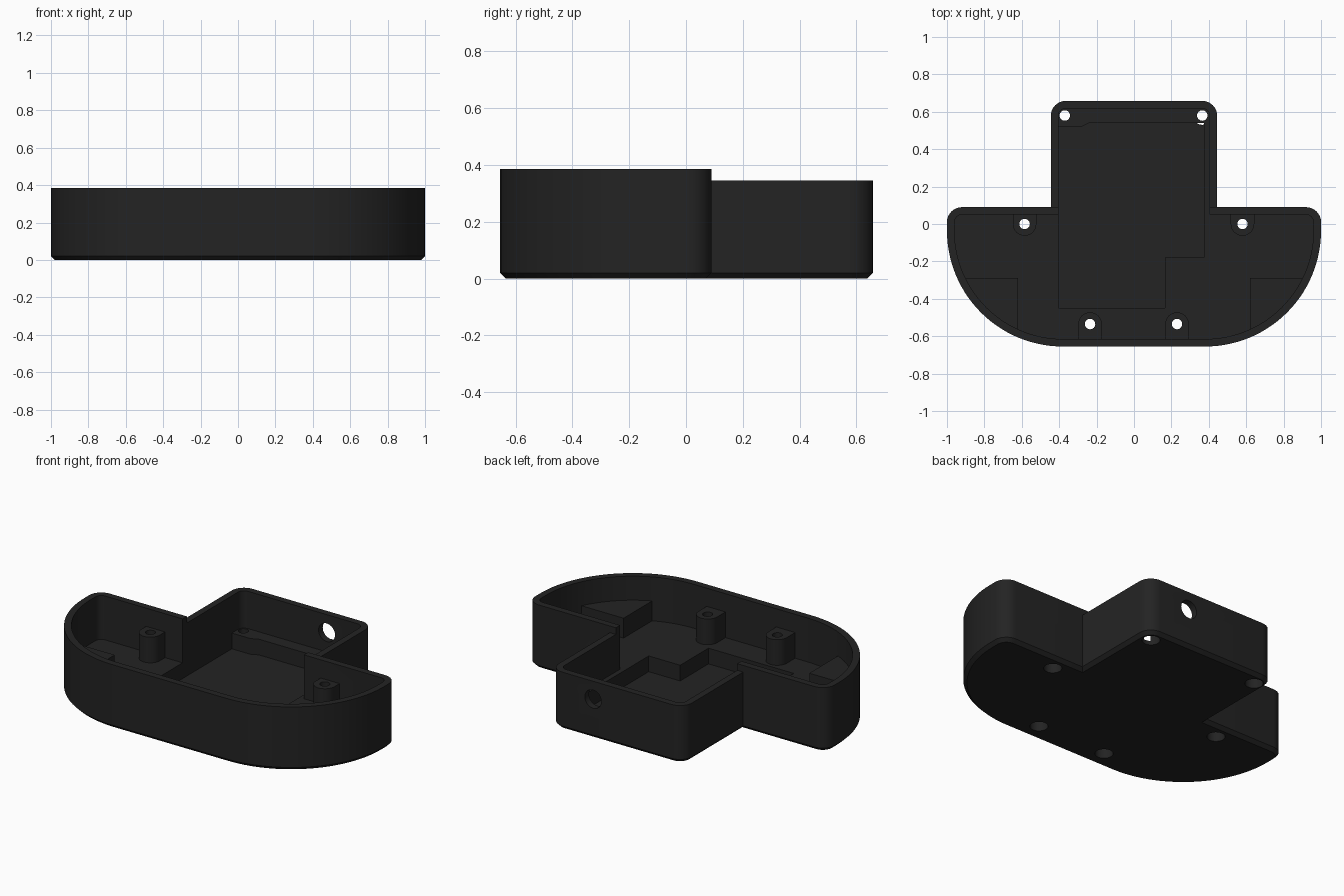
import bpy, bmesh, math

if "Cube" in bpy.data.objects:
    bpy.data.objects.remove(bpy.data.objects["Cube"])

plastic = bpy.data.materials.new("black_plastic")
plastic.diffuse_color = (0.017, 0.017, 0.017, 1)
plastic.use_nodes = True
plastic.node_tree.nodes["Principled BSDF"].inputs["Base Color"].default_value = plastic.diffuse_color


def arc(cx, cy, r, a0, a1, n):
    return [(cx + r * math.cos(math.radians(a0 + (a1 - a0) * i / n)),
             cy + r * math.sin(math.radians(a0 + (a1 - a0) * i / n))) for i in range(n + 1)]


def loft(name, sections):
    """Closed solid from matching outlines, each given as (z, points)."""
    bm = bmesh.new()
    rings = [[bm.verts.new((x, y, z)) for x, y in pts] for z, pts in sections]
    n = len(rings[0])
    bm.faces.new(rings[0][::-1])
    bm.faces.new(rings[-1])
    for a, b in zip(rings, rings[1:]):
        for i in range(n):
            j = (i + 1) % n
            bm.faces.new((a[i], a[j], b[j], b[i]))
    bmesh.ops.recalc_face_normals(bm, faces=bm.faces)
    me = bpy.data.meshes.new(name)
    bm.to_mesh(me)
    bm.free()
    me.materials.append(plastic)
    ob = bpy.data.objects.new(name, me)
    bpy.context.collection.objects.link(ob)
    return ob


def prism(name, pts, z0, z1):
    return loft(name, [(z0, pts), (z1, pts)])


def combine(target, tool, op):
    mod = target.modifiers.new(op, 'BOOLEAN')
    mod.object, mod.operation, mod.solver = tool, op, 'EXACT'
    bpy.context.view_layer.objects.active = target
    bpy.ops.object.modifier_apply(modifier=mod.name)
    bpy.data.objects.remove(tool)


def front_outline(d):
    """Wide bay: big arcs in front, small corners behind, inset by d."""
    return (arc(0.38, -0.035, 0.62 - d, -90, 0, 28) + arc(0.92, 0.01, 0.08 - d, 0, 90, 8)
            + arc(-0.92, 0.01, 0.08 - d, 90, 180, 8) + arc(-0.38, -0.035, 0.62 - d, 180, 270, 28))


def rear_outline(d):
    """Narrow rear bay, inset by d."""
    return ([(-0.445 + d, -0.2 + d), (0.445 - d, -0.2 + d)]
            + arc(0.365, 0.578, 0.08 - d, 0, 90, 8) + arc(-0.365, 0.578, 0.08 - d, 90, 180, 8))


FLOOR, POCKET, POST = 0.12, 0.025, 0.275

# Outer shell with chamfered bottom edge
shell = loft("case_shell", [(0, front_outline(0.02)), (0.02, front_outline(0)),
                            (0.385, front_outline(0))])
combine(shell, loft("rear", [(0, rear_outline(0.02)), (0.02, rear_outline(0)),
                             (0.345, rear_outline(0))]), 'UNION')

# Hollow interior
combine(shell, prism("front_cavity", front_outline(0.04), FLOOR, 0.6), 'DIFFERENCE')
combine(shell, prism("rear_cavity", rear_outline(0.04), FLOOR, 0.6), 'DIFFERENCE')

# Sunken pocket in the floor
pocket = [(-0.405, -0.45), (0.165, -0.45), (0.165, -0.18), (0.375, -0.18),
          (0.375, 0.54), (-0.24, 0.54), (-0.28, 0.52), (-0.405, 0.52)]
combine(shell, prism("pocket", pocket, POCKET, 0.2), 'DIFFERENCE')

# Raised blocks in the curved front corners
for s in (-1, 1):
    pts = [(s * 0.62, -0.29)] + [(s * x, y) for x, y in arc(0.38, -0.035, 0.6, -25.2, -66.4, 12)]
    combine(shell, prism("corner_block", pts, 0.08, 0.24), 'UNION')

# Screw posts, rounded inward and merged with the nearest wall
back_posts = [(-0.585, 0.0), (0.58, 0.0)]
front_posts = [(-0.235, -0.535), (0.23, -0.535)]
for x, y in back_posts:
    pts = arc(x, y, 0.063, 180, 360, 16) + [(x + 0.063, 0.07), (x - 0.063, 0.07)]
    combine(shell, prism("post", pts, 0.08, POST), 'UNION')
for x, y in front_posts:
    pts = arc(x, y, 0.063, 0, 180, 16) + [(x - 0.063, -0.63), (x + 0.063, -0.63)]
    combine(shell, prism("post", pts, 0.08, POST), 'UNION')

# Screw holes with counterbores underneath
for x, y in back_posts + front_posts + [(-0.37, 0.58), (0.365, 0.58)]:
    combine(shell, prism("screw_hole", arc(x, y, 0.028, 0, 345, 23), -0.1, 0.5), 'DIFFERENCE')
    combine(shell, prism("counterbore", arc(x, y, 0.05, 0, 345, 23), -0.1, 0.07), 'DIFFERENCE')

# Round cable opening in the rear wall
cable = prism("cable_hole", arc(0, 0, 0.055, 0, 348.75, 31), -0.1, 0.1)
cable.location = (0.16, 0.65, 0.237)
cable.rotation_euler = (math.pi / 2, 0, 0)
bpy.context.view_layer.update()
combine(shell, cable, 'DIFFERENCE')

bpy.ops.object.select_all(action='DESELECT')
shell.select_set(True)
bpy.context.view_layer.objects.active = shell
bpy.ops.object.shade_smooth_by_angle(angle=math.radians(25))
